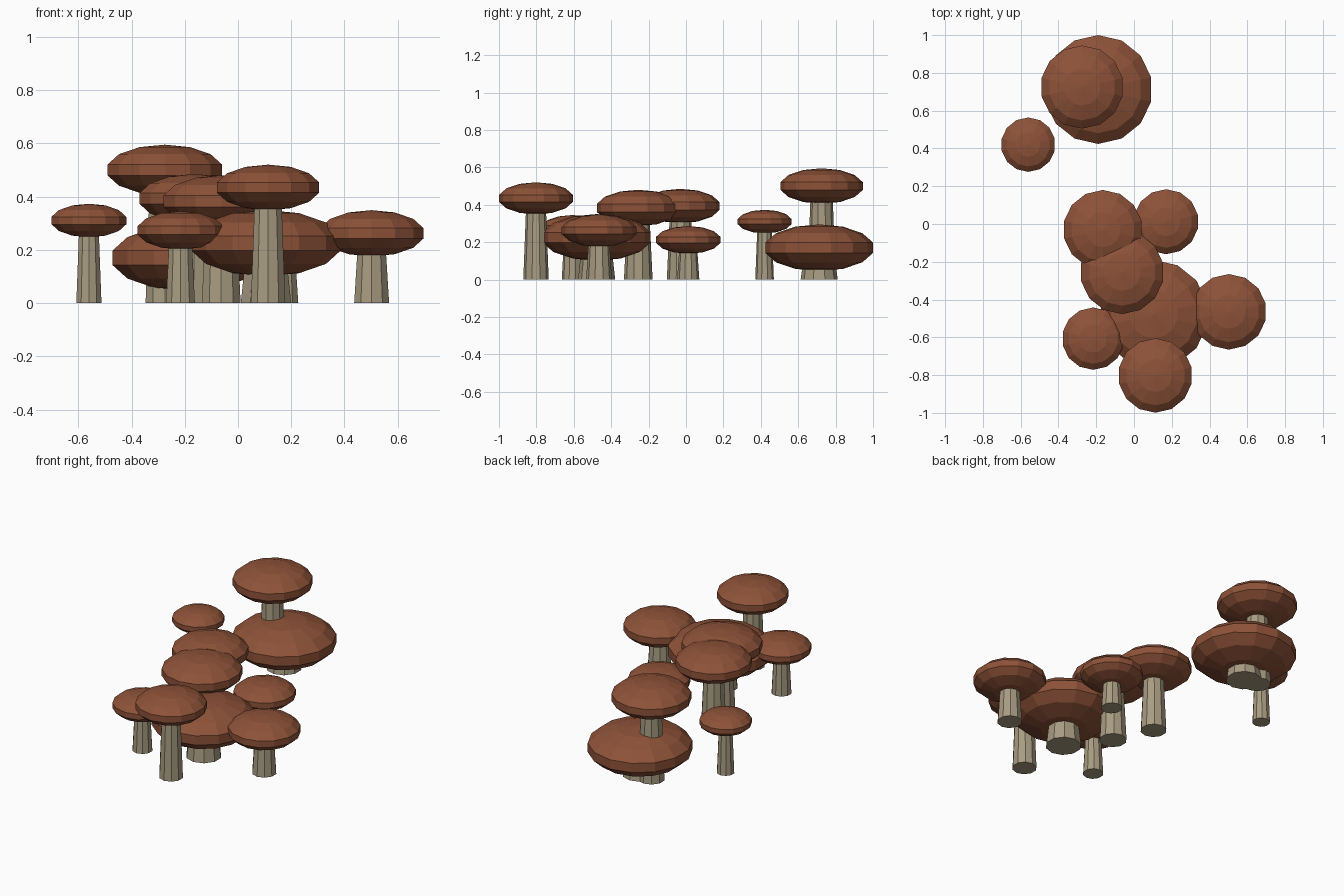
import bpy, math

if "Cube" in bpy.data.objects:
    bpy.data.objects.remove(bpy.data.objects["Cube"])


def material(name, color):
    m = bpy.data.materials.new(name)
    m.diffuse_color = color
    m.use_nodes = True
    m.node_tree.nodes["Principled BSDF"].inputs["Base Color"].default_value = m.diffuse_color
    return m


cap_mat = material("cap_brown", (0.27, 0.085, 0.04, 1))
stem_mat = material("stem_tan", (0.39, 0.33, 0.22, 1))

RINGS, SIDES = 7, 14
RIM = math.cos(math.pi / RINGS / 2)  # widest ring of an odd-ring sphere


def mushroom(i, x, y, r, mid, top):
    # Tapered faceted stem, ending inside the cap
    bpy.ops.mesh.primitive_cone_add(vertices=10, radius1=r * 0.345, radius2=r * 0.26,
                                    depth=mid, location=(x, y, mid / 2))
    stem = bpy.context.object
    stem.name = f"stem_{i}"
    stem.data.materials.append(stem_mat)
    # Flattened low-poly cap
    bpy.ops.mesh.primitive_uv_sphere_add(segments=SIDES, ring_count=RINGS, radius=1,
                                         location=(x, y, mid))
    cap = bpy.context.object
    cap.name = f"cap_{i}"
    cap.scale = (r / RIM, r / RIM, top - mid)
    cap.data.materials.append(cap_mat)


# x, y, cap radius, cap middle height, cap top height
mushrooms = [
    (-0.19, 0.712, 0.288, 0.17, 0.295),
    (-0.275, 0.725, 0.22, 0.50, 0.595),
    (-0.56, 0.42, 0.144, 0.31, 0.373),
    (-0.165, -0.03, 0.21, 0.393, 0.485),
    (0.17, 0.012, 0.172, 0.212, 0.286),
    (-0.063, -0.255, 0.222, 0.383, 0.48),
    (0.105, -0.478, 0.288, 0.225, 0.35),
    (0.502, -0.465, 0.2, 0.262, 0.349),
    (-0.216, -0.607, 0.165, 0.273, 0.345),
    (0.113, -0.802, 0.197, 0.434, 0.52),
]
for i, m in enumerate(mushrooms, 1):
    mushroom(i, *m)
